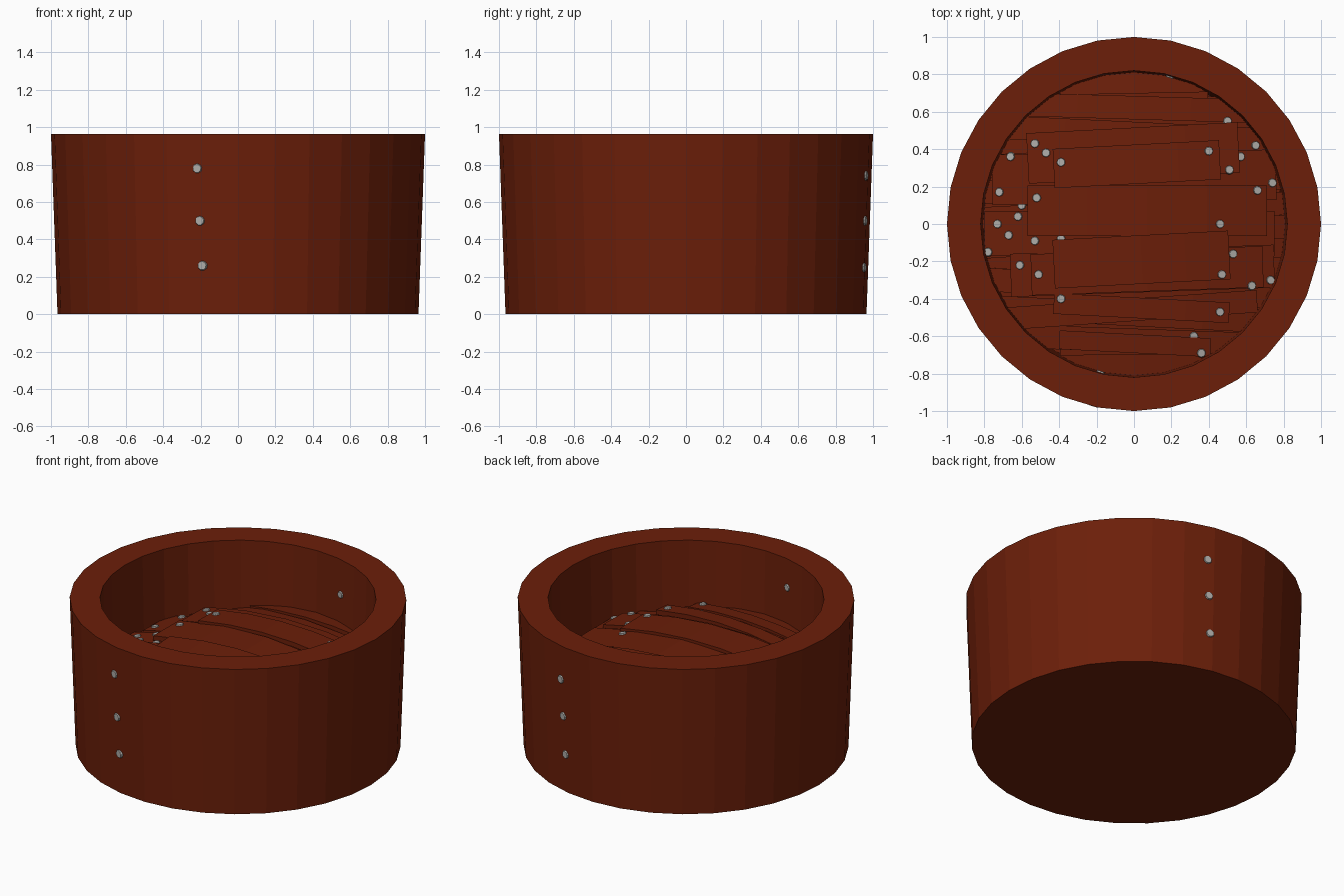
import bpy, bmesh, math, random
from mathutils import Vector, Matrix
from mathutils.bvhtree import BVHTree

if "Cube" in bpy.data.objects:
    bpy.data.objects.remove(bpy.data.objects["Cube"])

random.seed(4)


def material(name, rgb):
    m = bpy.data.materials.new(name)
    m.diffuse_color = (*rgb, 1)
    m.use_nodes = True
    m.node_tree.nodes["Principled BSDF"].inputs["Base Color"].default_value = m.diffuse_color
    return m


WOOD = material("red_brown_wood", (0.150, 0.0135, 0.0028))
STEEL = material("grey_nail", (0.42, 0.41, 0.39))


def finish(bm, name, mat):
    bmesh.ops.recalc_face_normals(bm, faces=bm.faces)
    me = bpy.data.meshes.new(name)
    bm.to_mesh(me)
    bm.free()
    me.materials.append(mat)
    ob = bpy.data.objects.new(name, me)
    bpy.context.collection.objects.link(ob)
    return ob


# Tub: thick tapered wall with a closed bottom, 32 flat sides
SIDES = 32
profile = [(0.965, 0), (1.0, 0.965), (0.82, 0.965), (0.80, 0.12)]
bm = bmesh.new()
rings = []
for r, z in profile:
    rings.append([bm.verts.new((r * math.cos(2 * math.pi * i / SIDES),
                                r * math.sin(2 * math.pi * i / SIDES), z))
                  for i in range(SIDES)])
for a, b in zip(rings, rings[1:]):
    for i in range(SIDES):
        j = (i + 1) % SIDES
        bm.faces.new((a[i], a[j], b[j], b[i]))
bm.faces.new(rings[0][::-1])
bm.faces.new(rings[-1])
finish(bm, "tub", WOOD)


# Heap of slightly bent planks: ends droop, middle nearly flat
def heap_height(x, y):
    return 0.625 - 0.19 * x * x - 0.07 * y * y


def add_plank(bm, x0, x1, y, width, deg, lift, thick=0.03, segs=4):
    c, s = math.cos(math.radians(deg)), math.sin(math.radians(deg))
    mid = (x0 + x1) / 2
    loops = []
    for k in range(segs + 1):
        u = x0 + (x1 - x0) * k / segs - mid
        pts = []
        for v, down in ((-1, 0), (1, 0), (1, thick), (-1, thick)):
            w = v * width / 2
            px, py = mid + u * c - w * s, y + u * s + w * c
            pts.append(bm.verts.new((px, py, heap_height(px, py) + lift - down)))
        loops.append(pts)
    for a, b in zip(loops, loops[1:]):
        for i in range(4):
            j = (i + 1) % 4
            bm.faces.new((a[i], a[j], b[j], b[i]))
    bm.faces.new(loops[0])
    bm.faces.new(loops[-1][::-1])


bm = bmesh.new()
# two crossed layers of boards running from wall to wall
for layer, (count, width, spread, lift) in enumerate(
        ((10, 0.17, 1.5, -0.075), (12, 0.125, 4.5, -0.025))):
    for i in range(count):
        y = -0.76 + 1.52 * i / (count - 1)
        half = math.sqrt(0.92 ** 2 - (abs(y) + 0.07) ** 2)
        add_plank(bm, -half, half, y, width, random.uniform(-spread, spread),
                  lift + 0.01 * (i % 2))
# shorter boards stacked on top: x0, x1, y, width, angle, lift
boards = [
    (-0.76, 0.76, 0.25, 0.27, 1, 0.000),
    (-0.80, 0.75, -0.05, 0.24, 0, 0.002),
    (-0.66, 0.75, -0.25, 0.23, 2, 0.010),
    (-0.70, 0.66, -0.46, 0.12, 4, 0.000),
    (-0.40, 0.41, -0.64, 0.10, -3, 0.000),
    (-0.57, 0.56, 0.38, 0.27, 3, 0.025),
    (-0.57, 0.71, 0.07, 0.27, 0, 0.030),
    (-0.55, 0.69, -0.25, 0.22, 2, 0.030),
    (-0.43, 0.46, 0.32, 0.21, 3, 0.045),
    (-0.43, 0.51, -0.19, 0.26, 3, 0.045),
    (-0.43, 0.51, -0.45, 0.11, -3, 0.030),
]
for b in boards:
    add_plank(bm, *b)
bmesh.ops.recalc_face_normals(bm, faces=bm.faces)
tree = BVHTree.FromBMesh(bm)
finish(bm, "plank_heap", WOOD)


# Nails: small thin heads with a slight bevel
def add_nail(bm, point, normal, r=0.026):
    rot = normal.to_track_quat('Z', 'Y').to_matrix().to_4x4()
    bmesh.ops.create_cone(
        bm, cap_ends=True, segments=9, radius1=r, radius2=r * 0.8, depth=0.016,
        matrix=Matrix.Translation(point) @ rot)


heap_nails = [
    (0.50, 0.55), (0.51, 0.29), (0.40, 0.39), (-0.53, 0.43), (-0.47, 0.38),
    (-0.39, 0.33), (0.66, 0.18), (-0.52, 0.14), (-0.53, -0.09), (0.46, 0),
    (0.47, -0.27), (-0.39, -0.08), (-0.51, -0.27), (0.63, -0.33),
    (0.46, -0.47), (0.53, -0.16), (0.32, -0.60), (0.36, -0.69),
    (-0.66, 0.36), (-0.72, 0.17), (-0.60, 0.10), (-0.62, 0.04), (-0.73, 0),
    (-0.67, -0.06), (-0.78, -0.15), (-0.61, -0.22), (0.57, 0.36),
    (0.65, 0.42), (0.74, 0.22), (0.73, -0.30), (-0.39, -0.40),
]
bm = bmesh.new()
for x, y in heap_nails:
    hit, normal, _, _ = tree.ray_cast(Vector((x, y, 2)), Vector((0, 0, -1)))
    if hit:
        add_nail(bm, hit, normal)
finish(bm, "heap_nails", STEEL)

# Two columns of nails through the wall, showing inside and outside
bm = bmesh.new()
STEP = 2 * math.pi / SIDES
for deg, heights in ((-102, (0.26, 0.50, 0.78)), (77, (0.25, 0.50, 0.74))):
    for k, z in enumerate(heights):
        a = math.radians(deg - 0.7 * (k - 1))
        d = Vector((math.cos(a), math.sin(a), 0))
        # each nail sits square on its flat side
        mid = (math.floor(a / STEP) + 0.5) * STEP
        n = Vector((math.cos(mid), math.sin(mid), 0))
        flat = math.cos(STEP / 2) / math.cos(a - mid)
        outer = (0.965 + 0.035 * z / 0.965) * flat
        inner = (0.80 + 0.02 * (z - 0.12) / 0.845) * flat
        up = Vector((0, 0, z))
        add_nail(bm, d * outer + up, n, 0.029)
        add_nail(bm, d * inner + up, -n, 0.026)
finish(bm, "wall_nails", STEEL)
